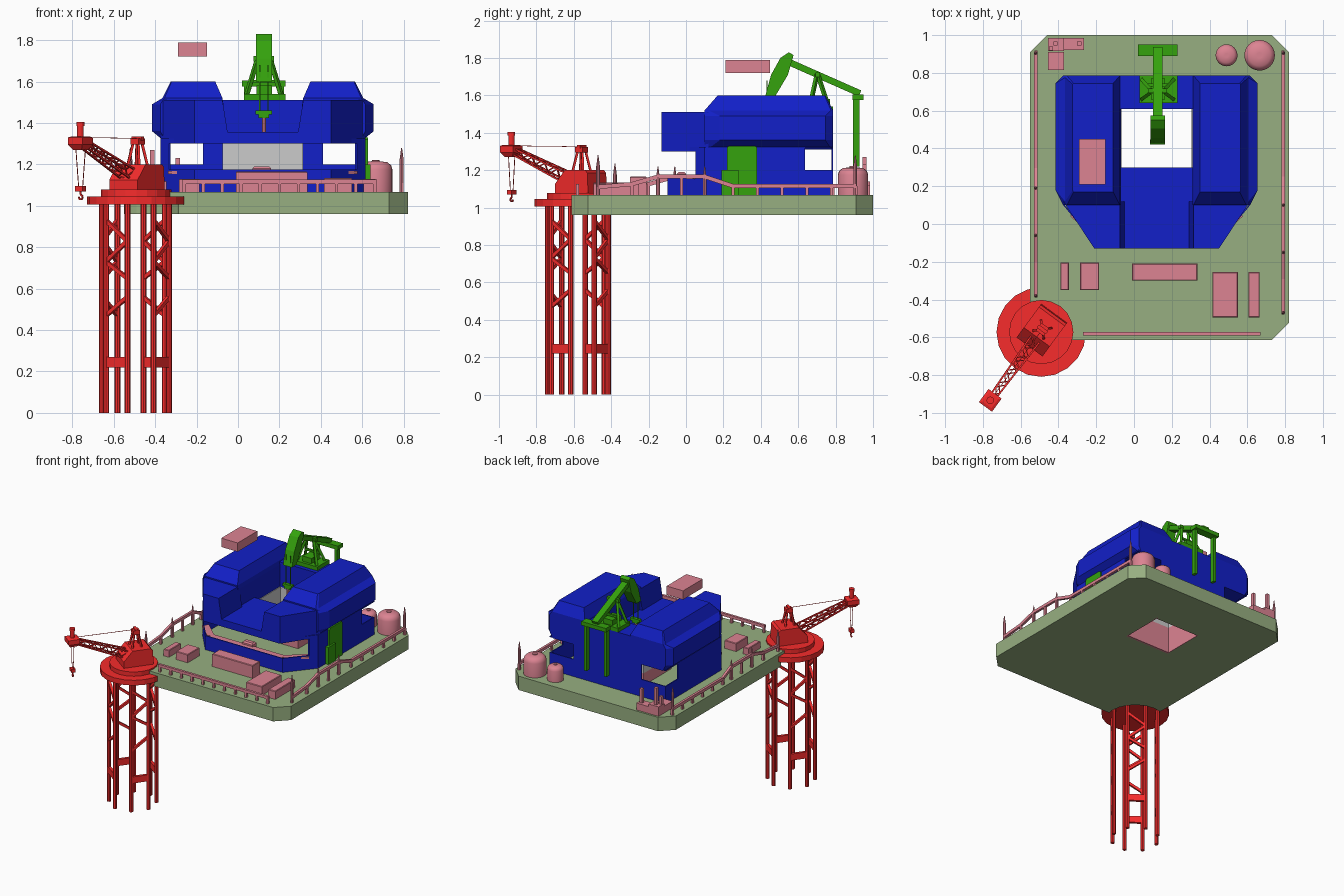
import bpy, bmesh, math
from mathutils import Vector, Matrix

if "Cube" in bpy.data.objects:
    bpy.data.objects.remove(bpy.data.objects["Cube"])

RED, BLUE, PINK = (0.93, 0.025, 0.025, 1), (0.006, 0.014, 0.58, 1), (0.72, 0.23, 0.29, 1)
GREEN, SAGE = (0.035, 0.36, 0.004, 1), (0.31, 0.43, 0.22, 1)
mats = {}
CX = 0.12                                     # building centre line


class Part:
    """Collects primitives into one mesh object."""
    def __init__(self, name):
        self.name, self.bm = name, bmesh.new()

    def loft(self, rings):
        vs = [[self.bm.verts.new(p) for p in r] for r in rings]
        n = len(vs[0])
        for a, b in zip(vs, vs[1:]):
            for i in range(n):
                self.bm.faces.new((a[i], a[(i + 1) % n], b[(i + 1) % n], b[i]))
        self.bm.faces.new(vs[0][::-1])
        self.bm.faces.new(vs[-1])
        return self

    def prism(self, pts, lo, hi, axis='z'):
        f = {'z': lambda p, h: (p[0], p[1], h), 'x': lambda p, h: (h, p[0], p[1]),
             'y': lambda p, h: (p[0], h, p[1])}[axis]
        return self.loft([[f(p, h) for p in pts] for h in (lo, hi)])

    def box(self, x0, x1, y0, y1, z0, z1, inset=0.0):
        r = lambda d, z: [(x0 + d, y0 + d, z), (x1 - d, y0 + d, z), (x1 - d, y1 - d, z), (x0 + d, y1 - d, z)]
        return self.loft([r(0, z0), r(0, z1 - inset), r(inset, z1)] if inset else [r(0, z0), r(0, z1)])

    def beam(self, a, b, w, h=None):
        a, b = Vector(a), Vector(b)
        d = b - a
        m = Matrix.Translation((a + b) / 2) @ d.to_track_quat('Z', 'Y').to_matrix().to_4x4()
        bmesh.ops.create_cube(self.bm, size=1, matrix=m @ Matrix.Diagonal((w, h or w, d.length, 1)))
        return self

    def cone(self, x, y, z0, z1, r0, r1, n=16):
        bmesh.ops.create_cone(self.bm, cap_ends=True, segments=n, radius1=r0, radius2=r1, depth=z1 - z0,
                              matrix=Matrix.Translation((x, y, (z0 + z1) / 2)))
        return self

    def done(self, color=None, matrix=None, mirror=False):
        if mirror:
            g = bmesh.ops.duplicate(self.bm, geom=self.bm.verts[:] + self.bm.edges[:] + self.bm.faces[:])
            for v in g['geom']:
                if isinstance(v, bmesh.types.BMVert):
                    v.co.x = 2 * CX - v.co.x
        if matrix:
            self.bm.transform(matrix)
        bmesh.ops.recalc_face_normals(self.bm, faces=self.bm.faces)
        me = bpy.data.meshes.new(self.name)
        self.bm.to_mesh(me)
        ob = bpy.data.objects.new(self.name, me)
        bpy.context.collection.objects.link(ob)
        if color:
            if color not in mats:
                mats[color] = bpy.data.materials.new("paint_%d" % len(mats))
                mats[color].diffuse_color = color
            me.materials.append(mats[color])
        return ob


def cut(ob, *cutters):
    for c in cutters:
        c.hide_render = True
        m = ob.modifiers.new("cut", 'BOOLEAN')
        m.operation, m.object, m.solver = 'DIFFERENCE', c, 'EXACT'
        bpy.context.view_layer.objects.active = ob
        bpy.ops.object.modifier_apply(modifier=m.name)
        bpy.data.objects.remove(c)


# deck with well opening and a round recess under the crane
TX, TY = -0.491, -0.572
x0, x1, y0, y1, c = -0.55, 0.82, -0.613, 1.0, 0.09
deck = Part("deck").prism([(x0 + c, y0), (x1 - c, y0), (x1, y0 + c), (x1, y1 - c), (x1 - c, y1),
                           (x0 + c, y1), (x0, y1 - c), (x0, y0 + c)], 0.96, 1.067).done(SAGE)
cut(deck, Part("cutter").box(-0.07, 0.31, 0.295, 0.615, 0.9, 1.2).done(),
    Part("cutter").cone(TX, TY, 0.9, 1.02, 0.21, 0.21, 20).done())


def tube(name, z0, z1, col):
    p = Part(name)
    for b in ((-0.07, 0.31, 0.285, 0.3), (-0.07, 0.31, 0.61, 0.625), (-0.075, -0.065, 0.285, 0.625),
              (0.305, 0.315, 0.285, 0.625)):
        p.box(*b, z0, z1)
    p.done(col)


# well shaft lining
tube("well_lining", 0.96, 1.16, PINK)
tube("well_shaft", 1.16, 1.32, None)

# hollow lower storey with front slot window and open rear corner windows
def plan(t, front):
    half = [(-0.375 + t, 0.785 - t), (-0.375 + t, 0.1), (-0.21 + t * 0.6, front + t)]
    return half + [(2 * CX - x, y) for x, y in half[::-1]]


walls = Part("lower_walls").prism(plan(0, -0.1), 1.065, 1.325).done(BLUE)
cut(walls, Part("cutter").prism(plan(0.008, -0.1), 1.0, 1.4).done(),
    Part("cutter").box(-0.5, 0.8, -0.3, 0.05, 1.175, 1.30).done(),
    Part("cutter").box(-0.5, -0.17, 0.635, 0.9, 1.2, 1.318).done(),
    Part("cutter").box(0.41, 0.8, 0.635, 0.9, 1.2, 1.318).done())

# side towers
def ring(xa, xb, ya, yb, z, k):
    return [(xb, ya, z), (xb, yb, z), (xa + k, yb, z), (xa, yb - k, z), (xa, ya + 2 * k, z), (xa + k, ya, z)]


Part("side_towers").loft([ring(-0.36, -0.07, 0.1, 0.785, 1.315, 0.01), ring(-0.415, -0.07, 0.1, 0.785, 1.36, 0.04),
                          ring(-0.415, -0.07, 0.1, 0.785, 1.49, 0.04), ring(-0.365, -0.075, 0.1, 0.785, 1.52, 0.01),
                          ring(-0.325, -0.11, 0.17, 0.745, 1.6, 0.005)]).done(BLUE, mirror=True)
# front wings, valley floor and rear bridge
wing = [(-0.375, 0.12), (-0.21, -0.13), (-0.05, -0.13), (-0.05, 0.12)]
wing_top = [(-0.375, 0.12), (-0.21, -0.13), (-0.075, -0.13), (-0.075, 0.12)]
Part("front_wings").loft([[(x, y, z) for x, y in w] for w, z in ((wing, 1.30), (wing, 1.355), (wing_top, 1.51))]
                         ).done(BLUE, mirror=True)
Part("valley_floor").box(-0.07, 0.31, -0.13, 0.3, 1.30, 1.355).done(BLUE)
Part("rear_bridge").box(-0.075, 0.315, 0.61, 0.785, 1.31, 1.51).done(BLUE)

# control desk behind slot window
desk = Part("control_desk")
path = [(-0.32, 0.06, 1.16), (-0.19, -0.06, 1.16), (0.43, -0.06, 1.16), (0.56, 0.06, 1.16)]
for a, b in zip(path, path[1:]):
    desk.beam(a, b, 0.05, 0.015)
desk.box(0.07, 0.16, -0.05, 0.0, 1.15, 1.19, 0.01).done(PINK)

# side door with step box
Part("side_door").prism([(0.22, 1.065), (0.38, 1.065), (0.38, 1.32), (0.37, 1.33), (0.23, 1.33), (0.22, 1.32)],
                        0.6, 0.627, 'x').box(0.6, 0.64, 0.19, 0.28, 1.065, 1.2).done(GREEN)

# pump jack
pj = Part("pump_jack")
pj.box(0.03, 0.23, 0.64, 0.785, 1.51, 1.54).box(0.09, 0.165, 0.66, 0.77, 1.54, 1.58)
for s in (-1, 1):
    X = 0.125 + s * 0.085
    pj.beam((X, 0.66, 1.53), (0.125 + s * 0.03, 0.7, 1.71), 0.018)
    pj.beam((X, 0.765, 1.53), (0.125 + s * 0.03, 0.705, 1.71), 0.018)
    pj.beam((X, 0.91, 1.22), (X, 0.91, 1.59), 0.022, 0.035)
    pj.beam((0.125 + s * 0.02, 0.433, 1.45), (0.125 + s * 0.02, 0.433, 1.68), 0.005)
pj.beam((0.065, 0.735, 1.6), (0.185, 0.735, 1.6), 0.015)
pj.beam((0.075, 0.705, 1.71), (0.175, 0.705, 1.71), 0.025)
pj.beam((0.125, 0.545, 1.78), (0.125, 0.93, 1.61), 0.05, 0.035)
pj.box(0.02, 0.23, 0.89, 0.95, 1.575, 1.605)
pj.prism([(0.425, 1.60), (0.455, 1.71), (0.505, 1.80), (0.55, 1.83), (0.575, 1.815), (0.545, 1.71), (0.48, 1.60)],
         0.087, 0.163, 'x')
pj.box(0.085, 0.165, 0.42, 0.447, 1.44, 1.46).box(0.1, 0.15, 0.42, 0.447, 1.425, 1.44).done(GREEN)
Part("polished_rod").cone(0.125, 0.433, 1.3, 1.43, 0.01, 0.01, 8).done(PINK)

# deck boxes and floating block
for i, b in enumerate([(-0.39, -0.345, -0.35, -0.205, 1.12), (-0.285, -0.185, -0.35, -0.205, 1.13),
                       (-0.01, 0.335, -0.3, -0.21, 1.165), (0.415, 0.55, -0.495, -0.255, 1.135),
                       (0.605, 0.665, -0.495, -0.255, 1.13)]):
    Part("deck_box_%d" % i).box(*b[:4], 1.06, b[4], 0.004).done(PINK)
Part("roof_block").box(-0.29, -0.15, 0.21, 0.45, 1.72, 1.788).done(PINK)

# rear vent cluster
vent = Part("vent_cluster").box(-0.455, -0.37, 0.915, 0.985, 1.06, 1.14).box(-0.37, -0.265, 0.92, 0.985, 1.06, 1.12)
vent.box(-0.455, -0.37, 0.815, 0.91, 1.06, 1.12)
for x, y, z in ((-0.415, 0.955, 1.27), (-0.29, 0.955, 1.23), (-0.44, 0.93, 1.2)):
    vent.beam((x, y, 1.1), (x, y, z), 0.022)
vent.done(PINK)

# storage tanks with domed tops
for n, x, r, z in (("small_tank", 0.49, 0.058, 1.18), ("large_tank", 0.665, 0.081, 1.215)):
    t = Part(n)
    prof = [(1, 1.06), (1, z - r * 0.5), (0.92, z - r * 0.25), (0.7, z - r * 0.06), (0.25, z)]
    t.loft([[(x + r * k * math.cos(a * math.pi / 12), 0.893 + r * k * math.sin(a * math.pi / 12), h)
             for a in range(24)] for k, h in prof])
    ob = t.cone(x, 0.893, z - 0.01, z + 0.006, r * 0.22, r * 0.22, 12).done(PINK)
    bpy.context.view_layer.objects.active = ob
    ob.select_set(True)
    bpy.ops.object.shade_smooth_by_angle(angle=math.radians(40))
    ob.select_set(False)

# railings: raised middle bay, spiked poles
for name, x, o in (("left_railing", -0.52, 0.09), ("right_railing", 0.79, 0.0)):
    r = Part(name)
    pts = [(-0.47 + o, 1.11), (-0.29 + o, 1.125), (-0.15 + o, 1.165), (0.10 + o, 1.165), (0.25 + o / 2, 1.115), (0.91, 1.115)]
    for (a, za), (b, zb) in zip(pts, pts[1:]):
        r.beam((x, a, za), (x, b, zb), 0.018, 0.022)
        n = max(1, round((b - a) / 0.13))
        for i in range(n + 1):
            t = i / n
            r.beam((x, a + (b - a) * t, 1.06), (x, a + (b - a) * t, za + (zb - za) * t), 0.016)
    for y, z in ((-0.47 + o, 1.28 - o / 2), (-0.15 + o, 1.22), (0.10 + o, 1.22), (0.905, 1.28)):
        r.cone(x, y, 1.06, z - 0.06, 0.01, 0.01, 8).cone(x, y, z - 0.06, z, 0.01, 0.002, 8)
    r.done(PINK)
r = Part("front_railing").beam((-0.27, -0.58, 1.115), (0.67, -0.58, 1.115), 0.018, 0.022)
for i in range(11):
    r.beam((-0.26 + i * 0.092, -0.58, 1.06), (-0.26 + i * 0.092, -0.58, 1.115), 0.016)
r.done(PINK)

# crane pedestal: eight slim legs braced in four pairs, turned with the boom
Part("crane_turntable").cone(TX, TY, 1.005, 1.045, 0.237, 0.237, 20).cone(TX, TY, 1.04, 1.078, 0.17, 0.17, 20).done(RED)
legs = Part("crane_legs")
def P(k, z):
    a = math.radians(31.5 + 45 * k)
    return (TX - 0.004 + 0.166 * math.cos(a), TY - 0.006 + 0.166 * math.sin(a), z)
for k in range(8):
    legs.cone(*P(k, 0)[:2], 0, 1.01, 0.0145, 0.0145, 8)
for k in (0, 2, 4, 6):
    for za, zb in ((0.93, 0.83), (0.73, 0.83), (0.73, 0.65), (0.47, 0.56)):
        legs.beam(P(k, za), P(k + 1, zb), 0.018)
    a, b = Vector(P(k, 0.22)), Vector(P(k + 1, 0.22))
    n, up = Vector((b.y - a.y, a.x - b.x, 0)).normalized() * 0.01, Vector((0, 0, 0.05))
    legs.loft([[p + n, q + n, q - n, p - n] for p, q in [(a, b), (a + up, b + up)]])
legs.done(RED)

# crane upper works, built along local +x and turned toward the front left
M = Matrix.Translation((-0.485, -0.558, 0)) @ Matrix.Rotation(math.radians(-126.3), 4, 'Z')
Part("crane_cab").prism([(-0.105, 1.075), (-0.1, 1.185), (-0.085, 1.2), (0.05, 1.2), (0.115, 1.125), (0.115, 1.075)],
                        -0.085, 0.085, 'y').done(RED, M)
mast = Part("crane_mast").box(-0.025, 0.025, -0.025, 0.025, 1.295, 1.325)
for sx, sy in ((-1, -1), (1, -1), (1, 1), (-1, 1)):
    mast.beam((sx * 0.035, sy * 0.035, 1.19), (sx * 0.012, sy * 0.012, 1.32), 0.012)
mast.beam((0, -0.03, 1.325), (0, 0.03, 1.325), 0.02).done(RED, M)

boom = Part("crane_boom")
A, B = Vector((0.07, 0, 1.15)), Vector((0.44, 0, 1.30))
N = 9
def node(i, sy, sz):
    w = 0.028 - 0.011 * i / N
    return A.lerp(B, i / N) + Vector((-sz * w * 0.36, sy * w, sz * w * 0.9))
corners = ((-1, -1), (1, -1), (1, 1), (-1, 1))
for j in range(4):
    p, q = corners[j], corners[(j + 1) % 4]
    boom.beam(node(0, *p), node(N, *p), 0.009)
    for i in range(N):
        u, v = (p, q) if i % 2 else (q, p)
        boom.beam(node(i, *u), node(i + 1, *v), 0.006)
boom.done(RED, M)

# boom head, cable and hook
sq = lambda h, z: [(0.466 + sx * h, sy * h, z) for sx, sy in corners]
head = Part("boom_head").loft([sq(0.025, 1.27), sq(0.043, 1.295), sq(0.043, 1.33), sq(0.03, 1.335)])
head.cone(0.466, 0, 1.335, 1.39, 0.016, 0.016, 12).cone(0.466, 0, 1.385, 1.405, 0.02, 0.02, 12).done(RED, M)
hook = Part("crane_hook").beam((0, 0, 1.325), (0.43, 0, 1.33), 0.003)
for s in (-1, 1):
    hook.beam((0.464, s * 0.03, 1.29), (0.464, s * 0.012, 1.09), 0.003)
hook.box(0.449, 0.479, -0.022, 0.022, 1.07, 1.095)
arc = [(0, 1.07), (0, 1.055), (0.012, 1.045), (0.008, 1.032), (-0.006, 1.032), (-0.012, 1.042)]
for a, b in zip(arc, arc[1:]):
    hook.beam((0.464, *a), (0.464, *b), 0.007)
hook.done(RED, M)

for m in bpy.data.materials:
    if m.users and not m.is_grease_pencil:
        m.use_nodes = True
        m.node_tree.nodes["Principled BSDF"].inputs["Base Color"].default_value = m.diffuse_color
